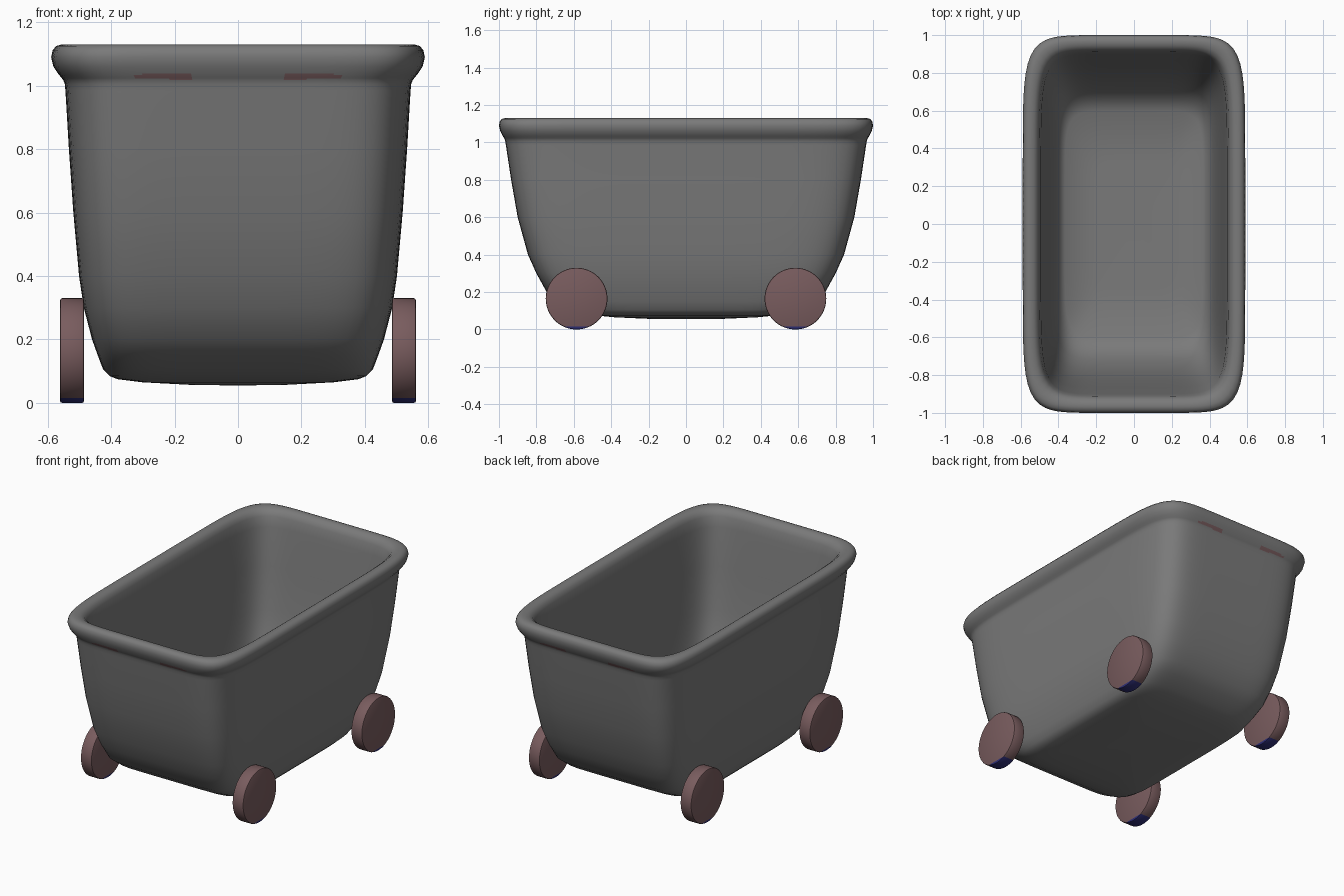
import bpy, bmesh, math

if "Cube" in bpy.data.objects:
    bpy.data.objects.remove(bpy.data.objects["Cube"])


def material(name, rgb):
    m = bpy.data.materials.new(name)
    m.diffuse_color = (*rgb, 1)
    m.use_nodes = True
    m.node_tree.nodes["Principled BSDF"].inputs["Base Color"].default_value = m.diffuse_color
    return m


GREY = material("dark grey", (0.195, 0.195, 0.195))
RED = material("dull red brown", (0.19, 0.107, 0.112))
BLUE = material("dark blue", (0.03, 0.03, 0.2))

SEG = 160


def finish(bm, name, mats, angle):
    bmesh.ops.recalc_face_normals(bm, faces=bm.faces)
    me = bpy.data.meshes.new(name)
    bm.to_mesh(me)
    bm.free()
    ob = bpy.data.objects.new(name, me)
    bpy.context.collection.objects.link(ob)
    for m in mats:
        me.materials.append(m)
    bpy.ops.object.select_all(action='DESELECT')
    ob.select_set(True)
    bpy.context.view_layer.objects.active = ob
    bpy.ops.object.shade_smooth_by_angle(angle=math.radians(angle))
    return ob


def squircle_ring(bm, hx, hy, z, n=7.5):
    """Rounded rectangle with gently bowed sides."""
    ring = []
    for i in range(SEG):
        a = 2 * math.pi * (i + 0.5) / SEG
        c, s = math.cos(a), math.sin(a)
        r = (abs(c) ** n + abs(s) ** n) ** (-1 / n)
        ring.append(bm.verts.new((hx * r * c, hy * r * s, z)))
    return ring


# Tub: wall profile (half width, half length, height), underside -> rim -> inner floor
profile = [
    (0.15, 0.20, 0.057), (0.30, 0.38, 0.065), (0.38, 0.48, 0.075),
    (0.405, 0.54, 0.085), (0.425, 0.60, 0.105), (0.442, 0.68, 0.15),
    (0.46, 0.745, 0.20), (0.486, 0.80, 0.30), (0.501, 0.845, 0.40),
    (0.519, 0.90, 0.60), (0.533, 0.935, 0.80), (0.544, 0.963, 0.985),
    (0.546, 0.966, 1.005),
    (0.551, 0.970, 1.018), (0.555, 0.973, 1.023), (0.559, 0.976, 1.028),
    (0.563, 0.979, 1.033), (0.568, 0.982, 1.039), (0.582, 0.993, 1.06),
    (0.589, 1.0, 1.09), (0.584, 0.996, 1.112), (0.573, 0.986, 1.125),
    (0.555, 0.968, 1.13), (0.530, 0.944, 1.127), (0.512, 0.925, 1.113),
    (0.502, 0.912, 1.09), (0.492, 0.90, 1.03), (0.478, 0.865, 0.80),
    (0.460, 0.825, 0.55), (0.440, 0.775, 0.35), (0.418, 0.715, 0.22),
    (0.395, 0.66, 0.15), (0.365, 0.60, 0.122), (0.20, 0.33, 0.115),
]
bm = bmesh.new()
rings = [squircle_ring(bm, *p) for p in profile]
for a, b in zip(rings, rings[1:]):
    for i in range(SEG):
        j = (i + 1) % SEG
        bm.faces.new((a[i], a[j], b[j], b[i]))
for ring, z in ((rings[0], 0.055), (rings[-1], 0.115)):
    mid = bm.verts.new((0, 0, z))
    for i in range(SEG):
        bm.faces.new((ring[i], ring[(i + 1) % SEG], mid))

# Tapered red marks under the rim at both ends
for f in bm.faces:
    c = f.calc_center_median()
    x = abs(c.x)
    if abs(c.y) > 0.94 and 0.145 < x < 0.32:
        half = 0.011 - 0.035 * max(0, x - 0.17)
        if abs(c.z - 1.0295) < half:
            f.material_index = 1
finish(bm, "tub", [GREY, RED], 60)


# Wheels with a blue contact patch at the bottom
def wheel(name, sx, sy):
    bm = bmesh.new()
    r, w, b = 0.165, 0.076, 0.007
    steps = 64
    rows = []
    for off, rad in ((-w / 2, r - b), (-w / 2 + b * 0.3, r - b * 0.3), (-w / 2 + b, r),
                     (w / 2 - b, r), (w / 2 - b * 0.3, r - b * 0.3), (w / 2, r - b)):
        rows.append([bm.verts.new((sx * 0.523 + off,
                                   sy * 0.585 + rad * math.sin(2 * math.pi * i / steps),
                                   0.165 - rad * math.cos(2 * math.pi * i / steps)))
                     for i in range(steps)])
    for p, q in zip(rows, rows[1:]):
        for i in range(steps):
            j = (i + 1) % steps
            bm.faces.new((p[i], p[j], q[j], q[i]))
    bm.faces.new(rows[0])
    bm.faces.new(rows[-1])
    bmesh.ops.bisect_plane(bm, geom=bm.verts[:] + bm.edges[:] + bm.faces[:],
                           plane_co=(0, 0, 0.015), plane_no=(0, 0, 1))
    for f in bm.faces:
        if f.calc_center_median().z < 0.015:
            f.material_index = 1
    finish(bm, name, [RED, BLUE], 40)


for sy, end in ((-1, "front"), (1, "back")):
    for sx, side in ((-1, "left"), (1, "right")):
        wheel(f"{end}_{side}_wheel", sx, sy)
